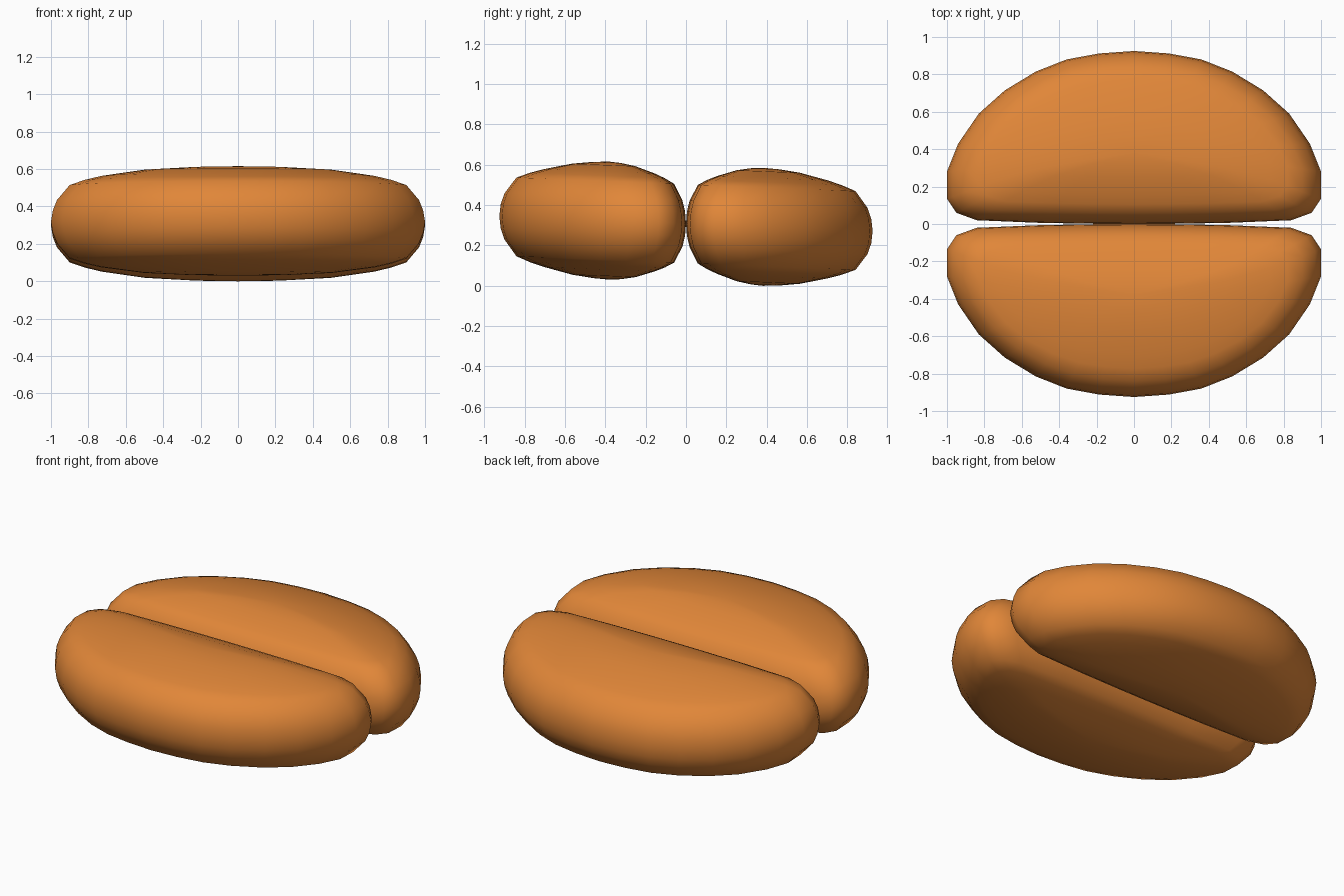
import bpy, bmesh, math
from mathutils import Matrix

if "Cube" in bpy.data.objects:
    bpy.data.objects.remove(bpy.data.objects["Cube"])

AXIS_Z = 0.3075           # height of the shared turning axis
CENTRE_Y = -0.38          # middle of one half in plan
TILT = 0.04

# Half-disc outline (x >= 0), from the round front to the flat inner side
HALF = [(0.0, -0.925), (0.185, -0.912), (0.36, -0.88), (0.525, -0.815), (0.69, -0.715),
        (0.83, -0.59), (0.94, -0.43), (1.0, -0.28), (1.0, -0.135), (0.95, -0.06),
        (0.84, -0.02), (0.5, -0.006), (0.2, -0.001), (0.0, 0.0)]
OUTLINE = HALF + [(-x, y) for x, y in reversed(HALF[1:-1])]

# Pillow section: height above mid plane, x scale, y scale
SECTION = [(0.0, 1.0, 1.0), (0.06, 0.99, 0.988), (0.115, 0.968, 0.953), (0.195, 0.9, 0.845),
           (0.222, 0.82, 0.72), (0.243, 0.73, 0.59), (0.275, 0.5, 0.34), (0.288, 0.25, 0.15)]
TOP = 0.2925

mat = bpy.data.materials.new("toasted orange brown")
mat.diffuse_color = (0.75, 0.24, 0.04, 1)
mat.use_nodes = True
mat.node_tree.nodes["Principled BSDF"].inputs["Base Color"].default_value = mat.diffuse_color


def mid(y):
    return AXIS_Z - TILT * y


def make_half(name, turned):
    bm = bmesh.new()

    def ring(h, sx, sy):
        pts = [(x * sx, CENTRE_Y + (y - CENTRE_Y) * sy) for x, y in OUTLINE]
        return [bm.verts.new((x, y, mid(y) + h)) for x, y in pts]

    levels = [(-h, sx, sy) for h, sx, sy in reversed(SECTION[1:])] + SECTION
    rings = [ring(*lv) for lv in levels]
    n = len(OUTLINE)
    for a, b in zip(rings, rings[1:]):
        for i in range(n):
            j = (i + 1) % n
            bm.faces.new((a[i], a[j], b[j], b[i]))
    # Close the domes at a middle point
    for r, h in ((rings[0], -TOP), (rings[-1], TOP)):
        c = bm.verts.new((0, CENTRE_Y, mid(CENTRE_Y) + h))
        for i in range(n):
            bm.faces.new((r[i], r[(i + 1) % n], c))
    # The rear half is the front half turned over about the x axis
    if turned:
        axis = Matrix.Translation((0, 0, AXIS_Z))
        bm.transform(axis @ Matrix.Rotation(math.pi, 4, 'X') @ axis.inverted())
    bmesh.ops.recalc_face_normals(bm, faces=bm.faces)
    for f in bm.faces:
        f.smooth = True
    me = bpy.data.meshes.new(name)
    bm.to_mesh(me)
    bm.free()
    me.materials.append(mat)
    bpy.context.collection.objects.link(bpy.data.objects.new(name, me))


make_half("front_half", False)
make_half("rear_half", True)
